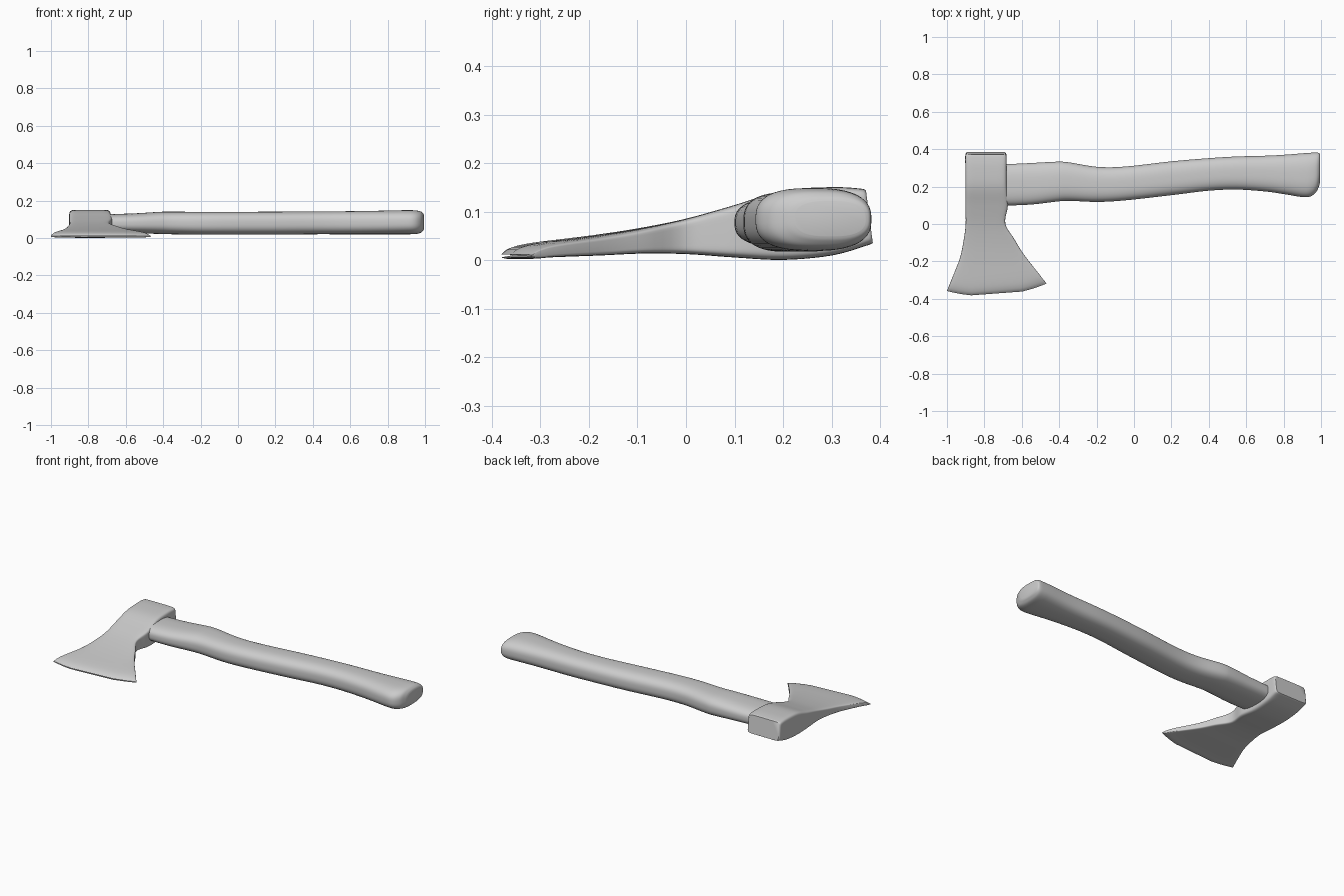
import bpy, bmesh, math


def catmull(rows, steps):
    """Smoothly interpolate station rows."""
    out = []
    for i in range(len(rows) - 1):
        a, b = rows[max(i - 1, 0)], rows[i]
        c, d = rows[i + 1], rows[min(i + 2, len(rows) - 1)]
        for s in range(steps):
            t = s / steps
            out.append([0.5 * (2 * q + (r - p) * t + (2 * p - 5 * q + 4 * r - w) * t * t
                               + (3 * q - p - 3 * r + w) * t ** 3)
                        for p, q, r, w in zip(a, b, c, d)])
    return out + [list(rows[-1])]


def superellipse(n, power):
    pts = []
    for i in range(n):
        a = 2 * math.pi * (i + 0.5) / n
        c, s = math.cos(a), math.sin(a)
        pts.append((math.copysign(abs(c) ** (2 / power), c),
                    math.copysign(abs(s) ** (2 / power), s)))
    return pts


def loft(name, rings, angle):
    bm = bmesh.new()
    loops = [[bm.verts.new(p) for p in ring] for ring in rings]
    n = len(loops[0])
    for a, b in zip(loops, loops[1:]):
        for i in range(n):
            j = (i + 1) % n
            bm.faces.new((a[i], a[j], b[j], b[i]))
    bm.faces.new(loops[0][::-1])
    bm.faces.new(loops[-1])
    bmesh.ops.recalc_face_normals(bm, faces=bm.faces)
    mesh = bpy.data.meshes.new(name)
    bm.to_mesh(mesh)
    bm.free()
    obj = bpy.data.objects.new(name, mesh)
    bpy.context.collection.objects.link(obj)
    bpy.ops.object.select_all(action='DESELECT')
    obj.select_set(True)
    bpy.context.view_layer.objects.active = obj
    bpy.ops.object.shade_smooth_by_angle(angle=math.radians(angle))
    return obj


# Axe head: y, x min, x max, z min, z max, edge bow, poll slant
head = [
    (0.378, -0.895, -0.688, 0.036, 0.144, 0.0, 0.007),
    (0.365, -0.902, -0.682, 0.030, 0.148, 0.0, 0.006),
    (0.30, -0.902, -0.681, 0.010, 0.151, 0.0, 0.0),
    (0.20, -0.902, -0.680, 0.001, 0.144, 0.0, 0.0),
    (0.10, -0.902, -0.674, 0.006, 0.114, 0.0, 0.0),
    (0.00, -0.900, -0.688, 0.013, 0.086, 0.05, 0.0),
    (-0.10, -0.912, -0.640, 0.014, 0.066, 0.3, 0.0),
    (-0.20, -0.932, -0.590, 0.010, 0.051, 0.6, 0.0),
    (-0.32, -0.976, -0.512, 0.006, 0.036, 0.9, 0.0),
    (-0.365, -0.993, -0.482, 0.003, 0.025, 1.0, 0.0),
    (-0.383, -1.001, -0.466, 0.006, 0.012, 1.0, 0.0),
]
rings = []
for y, x0, x1, z0, z1, bow, slant in catmull(head, 5):
    rings.append([((x0 + x1) / 2 + u * (x1 - x0) / 2,
                   y + bow * (0.045 * u * u + 0.02 * u) - slant * v,
                   (z0 + z1) / 2 + v * (z1 - z0) / 2)
                  for u, v in superellipse(64, 9)])
loft("axe_head", rings, 40)

# Curved wooden handle: x, y min, y max, z min, z max
handle = [
    (-0.80, 0.11, 0.315, 0.030, 0.125),
    (-0.68, 0.10, 0.320, 0.028, 0.128),
    (-0.55, 0.104, 0.326, 0.025, 0.132),
    (-0.42, 0.119, 0.333, 0.022, 0.140),
    (-0.35, 0.124, 0.330, 0.020, 0.141),
    (-0.20, 0.118, 0.306, 0.018, 0.140),
    (-0.05, 0.126, 0.307, 0.018, 0.140),
    (0.20, 0.154, 0.335, 0.018, 0.141),
    (0.40, 0.178, 0.352, 0.020, 0.142),
    (0.55, 0.184, 0.361, 0.020, 0.143),
    (0.70, 0.174, 0.365, 0.020, 0.145),
    (0.80, 0.160, 0.370, 0.020, 0.147),
    (0.90, 0.144, 0.378, 0.020, 0.149),
    (0.945, 0.148, 0.381, 0.021, 0.148),
    (0.975, 0.172, 0.382, 0.027, 0.143),
    (0.990, 0.205, 0.379, 0.040, 0.132),
    (0.995, 0.225, 0.370, 0.050, 0.122),
]
rings = []
for x, y0, y1, z0, z1 in catmull(handle, 5):
    rings.append([(x, (y0 + y1) / 2 + u * (y1 - y0) / 2,
                   (z0 + z1) / 2 + v * (z1 - z0) / 2)
                  for u, v in superellipse(48, 2.7)])
loft("handle", rings, 50)
